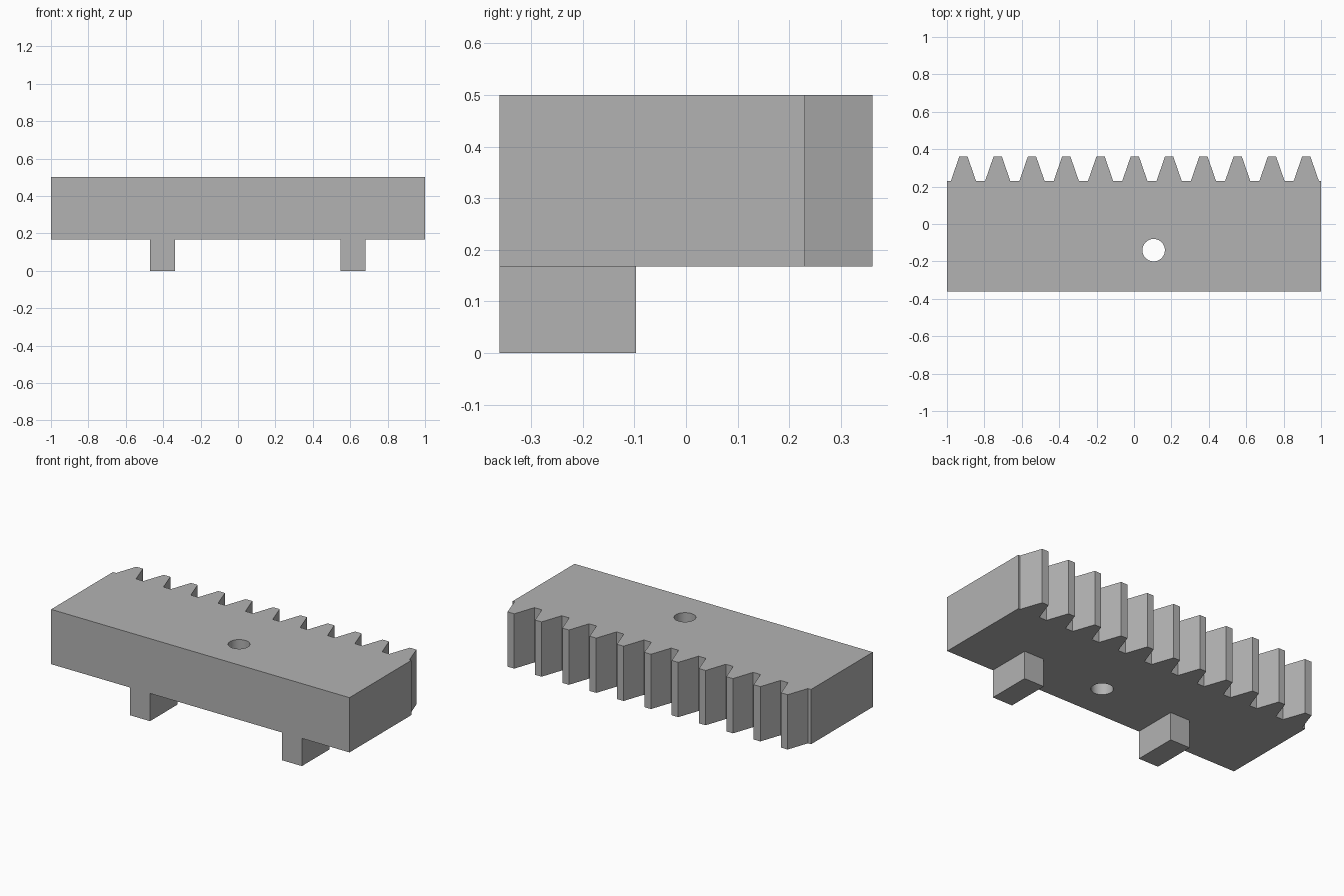
import bpy
import bmesh
from mathutils import Vector

if "Cube" in bpy.data.objects:
    bpy.data.objects.remove(bpy.data.objects["Cube"], do_unlink=True)

TOP, UNDER = 0.5, 0.168
FRONT, ROOT, TIP = -0.361, 0.231, 0.361
TEETH, FIRST, PITCH = 11, -0.912, 0.1833
ROOT_HALF, TIP_HALF = 0.067, 0.022

grey = bpy.data.materials.new("plain_grey")
grey.use_nodes = True
colour = (0.45, 0.45, 0.45, 1)
grey.diffuse_color = colour
grey.node_tree.nodes["Principled BSDF"].inputs["Base Color"].default_value = colour


def prism(name, outline, z0, z1):
    """Extrude a flat xy outline from z0 up to z1."""
    bm = bmesh.new()
    face = bm.faces.new([bm.verts.new((x, y, z0)) for x, y in outline])
    grown = bmesh.ops.extrude_face_region(bm, geom=[face])["geom"]
    verts = [v for v in grown if isinstance(v, bmesh.types.BMVert)]
    bmesh.ops.translate(bm, vec=Vector((0, 0, z1 - z0)), verts=verts)
    bmesh.ops.recalc_face_normals(bm, faces=bm.faces)
    mesh = bpy.data.meshes.new(name)
    bm.to_mesh(mesh)
    bm.free()
    mesh.materials.append(grey)
    obj = bpy.data.objects.new(name, mesh)
    bpy.context.collection.objects.link(obj)
    return obj


# Toothed bar: straight front and ends, tapered teeth along the back
outline = [(-1, FRONT), (1, FRONT), (1, ROOT)]
for i in reversed(range(TEETH)):
    x = FIRST + i * PITCH
    outline += [(x + ROOT_HALF, ROOT), (x + TIP_HALF, TIP),
                (x - TIP_HALF, TIP), (x - ROOT_HALF, ROOT)]
outline.append((-1, ROOT))
rack = prism("toothed_bar", outline, UNDER, TOP)

# Round hole through the bar
bpy.ops.mesh.primitive_cylinder_add(vertices=48, radius=0.06, depth=1,
                                    location=(0.105, -0.14, 0.33))
cutter = bpy.context.object
cutter.name = "hole_cutter"
cutter.data.materials.append(grey)
cutter.hide_render = True
hole = rack.modifiers.new("hole", "BOOLEAN")
hole.operation = "DIFFERENCE"
hole.solver = "EXACT"
hole.object = cutter
bpy.context.view_layer.objects.active = rack
bpy.ops.object.modifier_apply(modifier=hole.name)
bpy.data.objects.remove(cutter, do_unlink=True)

# Smooth the hole wall only; every other edge stays sharp
bpy.ops.object.select_all(action="DESELECT")
rack.select_set(True)
bpy.ops.object.shade_smooth_by_angle(angle=0.35)

# Two locating lugs under the front edge
for name, x0, x1 in (("right_lug", -0.47, -0.337), ("left_lug", 0.548, 0.681)):
    prism(name, [(x0, FRONT), (x1, FRONT), (x1, -0.097), (x0, -0.097)], 0, UNDER)
